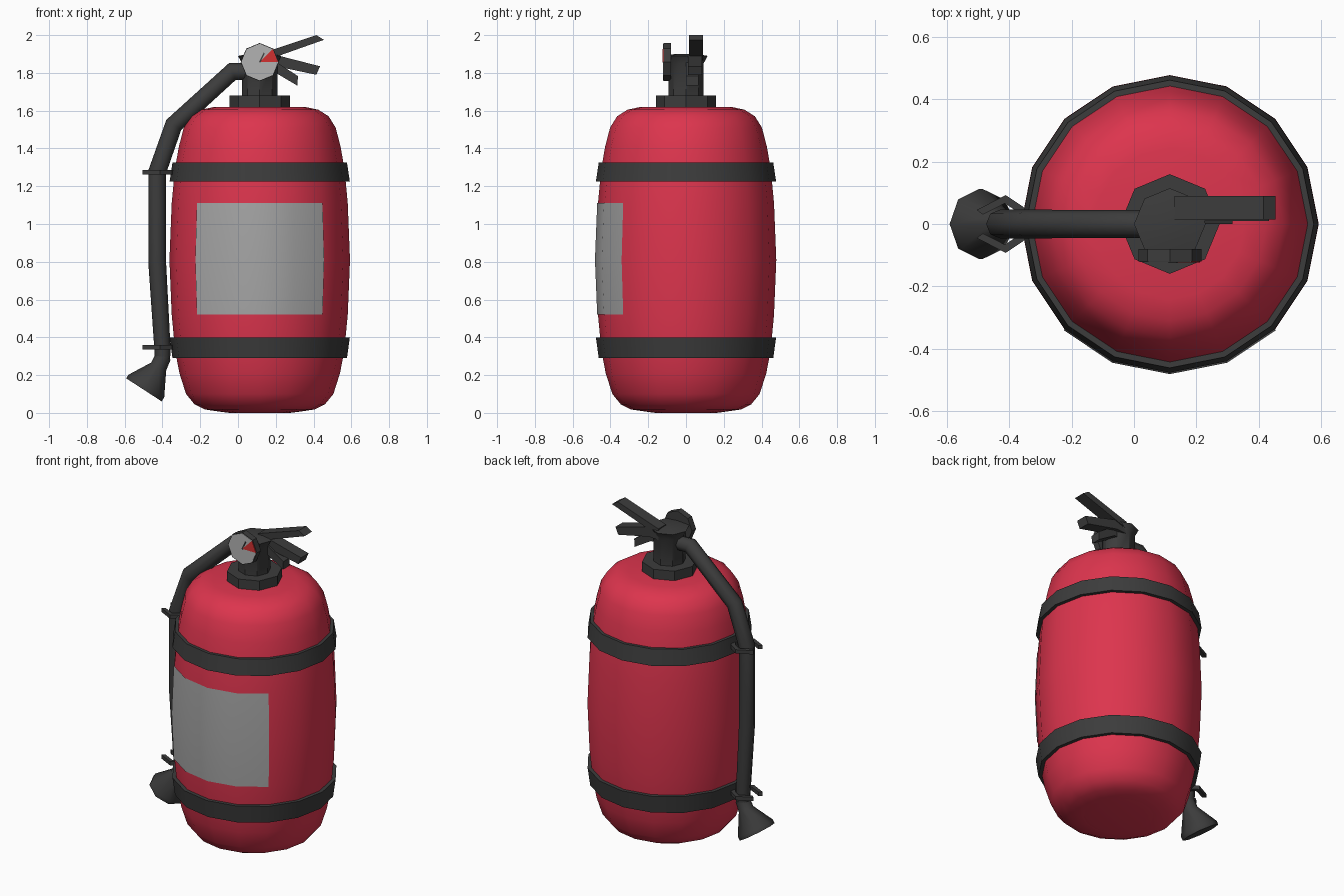
import bpy, bmesh
from math import sin, cos, pi, radians
from mathutils import Vector

if "Cube" in bpy.data.objects:
    bpy.data.objects.remove(bpy.data.objects["Cube"])

CX = 0.115  # cylinder axis


def material(name, rgb):
    m = bpy.data.materials.new(name)
    m.diffuse_color = (*rgb, 1)
    m.use_nodes = True
    m.node_tree.nodes["Principled BSDF"].inputs["Base Color"].default_value = m.diffuse_color
    return m


RED = material("red_paint", (0.72, 0.035, 0.075))
BLACK = material("black_rubber", (0.045, 0.045, 0.045))
GREY = material("label_grey", (0.38, 0.38, 0.38))
DIAL = material("dial_grey", (0.45, 0.45, 0.45))
NEEDLE = material("dial_red", (0.65, 0.03, 0.03))


def build(name, verts, faces, mat, smooth=None, fix=True):
    bm = bmesh.new()
    vs = [bm.verts.new(v) for v in verts]
    for f in faces:
        bm.faces.new([vs[i] for i in f])
    if fix:
        bmesh.ops.recalc_face_normals(bm, faces=bm.faces[:])
    me = bpy.data.meshes.new(name)
    bm.to_mesh(me)
    bm.free()
    if smooth:
        me.polygons.foreach_set("use_smooth", [True] * len(me.polygons))
        me.set_sharp_from_angle(angle=radians(smooth))
    me.materials.append(mat)
    ob = bpy.data.objects.new(name, me)
    bpy.context.collection.objects.link(ob)
    return ob


def loft(name, rings, mat, smooth=40, capped=True, looped=False):
    n, k = len(rings[0]), len(rings)
    verts = [v for r in rings for v in r]
    faces = []
    for j in range(k if looped else k - 1):
        for i in range(n):
            a, b, j2 = i, (i + 1) % n, (j + 1) % k
            faces.append((j * n + a, j * n + b, j2 * n + b, j2 * n + a))
    if capped and not looped:
        faces += [tuple(range(n))[::-1], tuple(range((k - 1) * n, k * n))]
    return build(name, verts, faces, mat, smooth)


def lathe(name, profile, sides, mat, smooth=40, looped=False):
    rings = [[(CX + r * cos(2 * pi * i / sides), r * sin(2 * pi * i / sides), z)
              for i in range(sides)] for r, z in profile]
    return loft(name, rings, mat, smooth, looped=looped)


def tube(name, path, mat, sides=8):
    # path of (x, z, radius) in the y = 0 plane, mitred at the corners
    pts = [Vector((x, 0, z)) for x, z, _ in path]
    rings = []
    for i, p in enumerate(pts):
        d0 = (p - pts[max(i - 1, 0)]).normalized()
        d1 = (pts[min(i + 1, len(pts) - 1)] - p).normalized()
        t = (d0 + d1).normalized()
        nrm = Vector((-t.z, 0, t.x)) / max(0.5, t.dot(d1 if d1.length else d0))
        r = path[i][2]
        rings.append([p + nrm * r * cos(2 * pi * a / sides)
                      + Vector((0, r * sin(2 * pi * a / sides), 0)) for a in range(sides)])
    return loft(name, rings, mat, 50)


def prism(name, outline, axis, lo, hi, mat):
    # outline extruded along y (x,z points) or z (x,y points)
    def put(p, h):
        return (p[0], h, p[1]) if axis == 'y' else (p[0], p[1], h)
    return loft(name, [[put(p, h) for p in outline] for h in (lo, hi)], mat, None)


# Cylinder body
lathe("cylinder_body",
      [(0.20, 0.005), (0.29, 0.018), (0.345, 0.045), (0.39, 0.10), (0.425, 0.21), (0.448, 0.33),
       (0.466, 0.52), (0.478, 0.81), (0.466, 1.11), (0.449, 1.29), (0.428, 1.41),
       (0.402, 1.51), (0.365, 1.57), (0.31, 1.605), (0.24, 1.62)], 16, RED, 60)
lathe("cylinder_base", [(0.20, 0.005), (0.16, 0.0)], 16, RED, 60)

# Straps around the body
for name, z0, z1, r0, r1 in (("lower_strap", 0.29, 0.40, 0.462, 0.477),
                             ("upper_strap", 1.225, 1.325, 0.477, 0.462)):
    lathe(name, [(0.43, z0), (r0, z0), (r1, z1), (0.43, z1)], 16, BLACK, 40, looped=True)

# Front label, four facets wide
rows = [(0.470, 0.52), (0.482, 0.81), (0.470, 1.11)]
angles = [radians(-135 + 22.5 * i) for i in range(5)]
build("front_label",
      [(CX + r * cos(a), r * sin(a), z) for r, z in rows for a in angles],
      [(j * 5 + i, j * 5 + i + 1, j * 5 + i + 6, j * 5 + i + 5)
       for j in range(2) for i in range(4)], GREY, 40, fix=False)

# Valve collar, neck and cap
lathe("valve_collar", [(0.16, 1.61), (0.16, 1.68)], 8, BLACK)
lathe("valve_neck", [(0.093, 1.67), (0.093, 1.85), (0.115, 1.89), (0.06, 1.90)], 8, BLACK)

# Pressure gauge with red sector and needle
GZ = 1.857


def dial_ring(r, y):
    return [(CX + r * cos(pi * i / 4), y, GZ + r * sin(pi * i / 4)) for i in range(8)]


loft("gauge_case", [dial_ring(0.101, -0.08), dial_ring(0.101, -0.12)], BLACK, None)
loft("gauge_face", [dial_ring(0.097, -0.119), dial_ring(0.097, -0.122)], DIAL, None)
prism("gauge_red_sector", [(CX, GZ), (CX + 0.097, GZ), (CX + 0.0686, GZ + 0.0686)],
      'y', -0.1235, -0.12, NEEDLE)
prism("gauge_needle", [(CX - 0.004, GZ), (CX + 0.004, GZ - 0.002), (CX + 0.027, GZ + 0.048),
                       (CX + 0.021, GZ + 0.051)], 'y', -0.125, -0.12, BLACK)

# Squeeze levers and trigger
prism("upper_lever", [(0.13, 1.86), (0.455, 1.975), (0.415, 2.0), (0.13, 1.905)],
      'y', 0.015, 0.09, BLACK)
prism("carry_handle", [(0.13, 1.83), (0.20, 1.835), (0.415, 1.79), (0.434, 1.835),
                       (0.20, 1.895), (0.13, 1.895)], 'y', 0.01, 0.085, BLACK)
prism("trigger", [(0.14, 1.80), (0.20, 1.80), (0.315, 1.732), (0.317, 1.783),
                  (0.20, 1.86), (0.14, 1.86)], 'y', 0.0, 0.065, BLACK)

# Hose and nozzle
tube("hose", [(0.10, 1.807, 0.045), (-0.03, 1.807, 0.045), (-0.34, 1.525, 0.046),
              (-0.428, 1.275, 0.047), (-0.428, 0.80, 0.047), (-0.40, 0.34, 0.043),
              (-0.40, 0.27, 0.04)], BLACK)
tube("nozzle", [(-0.395, 0.30, 0.042), (-0.42, 0.245, 0.045), (-0.485, 0.142, 0.112),
                (-0.498, 0.122, 0.112)], BLACK)

# Forked hose clips
for level, z in (("lower", 0.347), ("upper", 1.275)):
    for side, s in (("back", 1), ("front", -1)):
        arm = [(-0.33, 0.02), (-0.355, 0.055), (-0.412, 0.093), (-0.505, 0.045),
               (-0.485, 0.03), (-0.415, 0.066), (-0.375, 0.04), (-0.345, 0.0)]
        prism(f"{level}_clip_{side}", [(x, y * s) for x, y in arm], 'z',
              z - 0.012, z + 0.012, BLACK)
